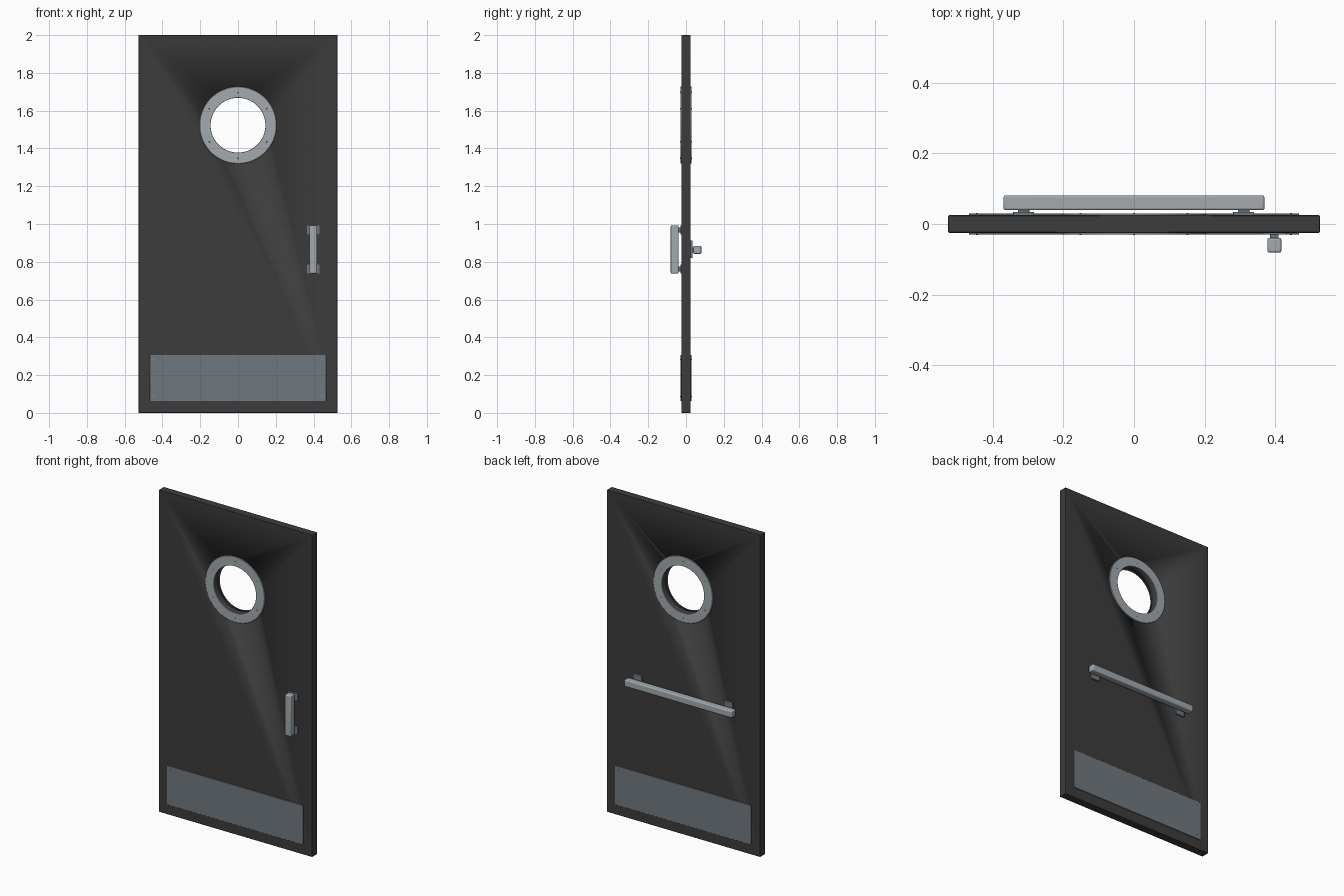
import bpy, bmesh, math
from mathutils import Matrix, Vector

if "Cube" in bpy.data.objects:
    bpy.data.objects.remove(bpy.data.objects["Cube"])


def material(name, color):
    m = bpy.data.materials.new(name)
    m.diffuse_color = (*color, 1)
    m.use_nodes = True
    m.node_tree.nodes["Principled BSDF"].inputs["Base Color"].default_value = m.diffuse_color
    return m


DARK = material("dark_paint", (0.045, 0.045, 0.045))
STEEL = material("steel", (0.36, 0.40, 0.43))
PLATE = material("plate_steel", (0.16, 0.19, 0.21))
WIN_Z, HALF = 1.523, 0.025          # window centre height, half door thickness


def finish(name, bm, mat, bevel=0, segments=2):
    bmesh.ops.recalc_face_normals(bm, faces=bm.faces)
    mesh = bpy.data.meshes.new(name)
    bm.to_mesh(mesh)
    bm.free()
    ob = bpy.data.objects.new(name, mesh)
    bpy.context.collection.objects.link(ob)
    mesh.materials.append(mat)
    if bevel:
        mod = ob.modifiers.new("bevel", 'BEVEL')
        mod.width, mod.segments = bevel, segments
    bpy.ops.object.select_all(action='DESELECT')
    ob.select_set(True)
    bpy.context.view_layer.objects.active = ob
    bpy.ops.object.shade_smooth_by_angle(angle=math.radians(35))
    return ob


def box(name, x, y, z, mat, bevel=0, segments=2):
    """Box from (min, max) ranges."""
    bm = bmesh.new()
    size = [abs(r[1] - r[0]) for r in (x, y, z)]
    mid = [(r[1] + r[0]) / 2 for r in (x, y, z)]
    bmesh.ops.create_cube(bm, size=1, matrix=Matrix.Translation(mid) @ Matrix.Diagonal((*size, 1)))
    return finish(name, bm, mat, bevel, segments)


def lathe(name, profile, x, z, mat, steps=64):
    """Spin a closed (radius, y) profile around a y-parallel axis."""
    bm = bmesh.new()
    vs = [bm.verts.new((x + r, y, z)) for r, y in profile]
    es = [bm.edges.new((vs[i], vs[(i + 1) % len(vs)])) for i in range(len(vs))]
    bmesh.ops.spin(bm, geom=vs + es, cent=(x, 0, z), axis=(0, 1, 0),
                   angle=math.tau, steps=steps, use_merge=False)
    bmesh.ops.remove_doubles(bm, verts=bm.verts, dist=1e-5)
    return finish(name, bm, mat)


def screws(name, points, side, y):
    """Low domed screw heads on one face."""
    bm = bmesh.new()
    for x, z in points:
        mat = Matrix.Translation((x, side * y, z)) @ Matrix.Rotation(side * -math.pi / 2, 4, 'X')
        bmesh.ops.create_cone(bm, cap_ends=True, segments=12, radius1=0.004,
                              radius2=0.0028, depth=0.002, matrix=mat)
    return finish(name, bm, STEEL)


# Door leaf with round window opening
door = box("door_leaf", (-0.527, 0.527), (-HALF, HALF), (0, 2), DARK, 0.003)
bm = bmesh.new()
bmesh.ops.create_cone(bm, cap_ends=True, segments=64, radius1=0.147, radius2=0.147, depth=0.2,
                      matrix=Matrix.Translation((0, 0, WIN_Z)) @ Matrix.Rotation(math.pi / 2, 4, 'X'))
cutter = finish("window_cutter", bm, DARK)
cutter.hide_render = True
cutter.hide_set(True)
cut = door.modifiers.new("window", 'BOOLEAN')
cut.operation, cut.object, cut.solver = 'DIFFERENCE', cutter, 'EXACT'

for side, label in ((-1, "front"), (1, "back")):
    # Window trim ring
    lathe(f"window_ring_{label}",
          [(r, side * y) for r, y in ((0.145, 0.0245), (0.145, 0.029), (0.146, 0.030),
                                      (0.202, 0.030), (0.204, 0.028), (0.204, 0.0245))],
          0, WIN_Z, STEEL)
    angles = [math.radians(30 + 60 * k) for k in range(6)]
    screws(f"ring_screws_{label}",
           [(0.175 * math.cos(a), WIN_Z + 0.175 * math.sin(a)) for a in angles], side, 0.0302)
    # Kick plate
    box(f"kick_plate_{label}", (-0.468, 0.468), (side * 0.0245, side * 0.0295),
        (0.063, 0.307), PLATE, 0.001, 1)
    screws(f"kick_plate_screws_{label}",
           [(sx * 0.445, z) for sx in (-1, 1) for z in (0.087, 0.283)], side, 0.0298)

# Front pull handle
box("pull_handle", (0.378, 0.418), (-0.081, -0.039), (0.738, 0.993), STEEL, 0.006, 3)
for z, label in ((0.762, "lower"), (0.969, "upper")):
    box(f"pull_mount_{label}", (0.364, 0.432), (-0.030, -0.0245), (z - 0.024, z + 0.024), PLATE, 0.001)
    box(f"pull_stem_{label}", (0.386, 0.410), (-0.042, -0.029), (z - 0.013, z + 0.013), PLATE, 0.001)

# Back push bar
box("push_bar", (-0.37, 0.37), (0.039, 0.081), (0.842, 0.884), STEEL, 0.006, 3)
for x, label in ((-0.313, "left"), (0.311, "right")):
    box(f"push_mount_{label}", (x - 0.03, x + 0.03), (0.0245, 0.034), (0.819, 0.913), PLATE, 0.001)
    box(f"push_stem_{label}", (x - 0.016, x + 0.016), (0.033, 0.042), (0.850, 0.876), PLATE, 0.001)
